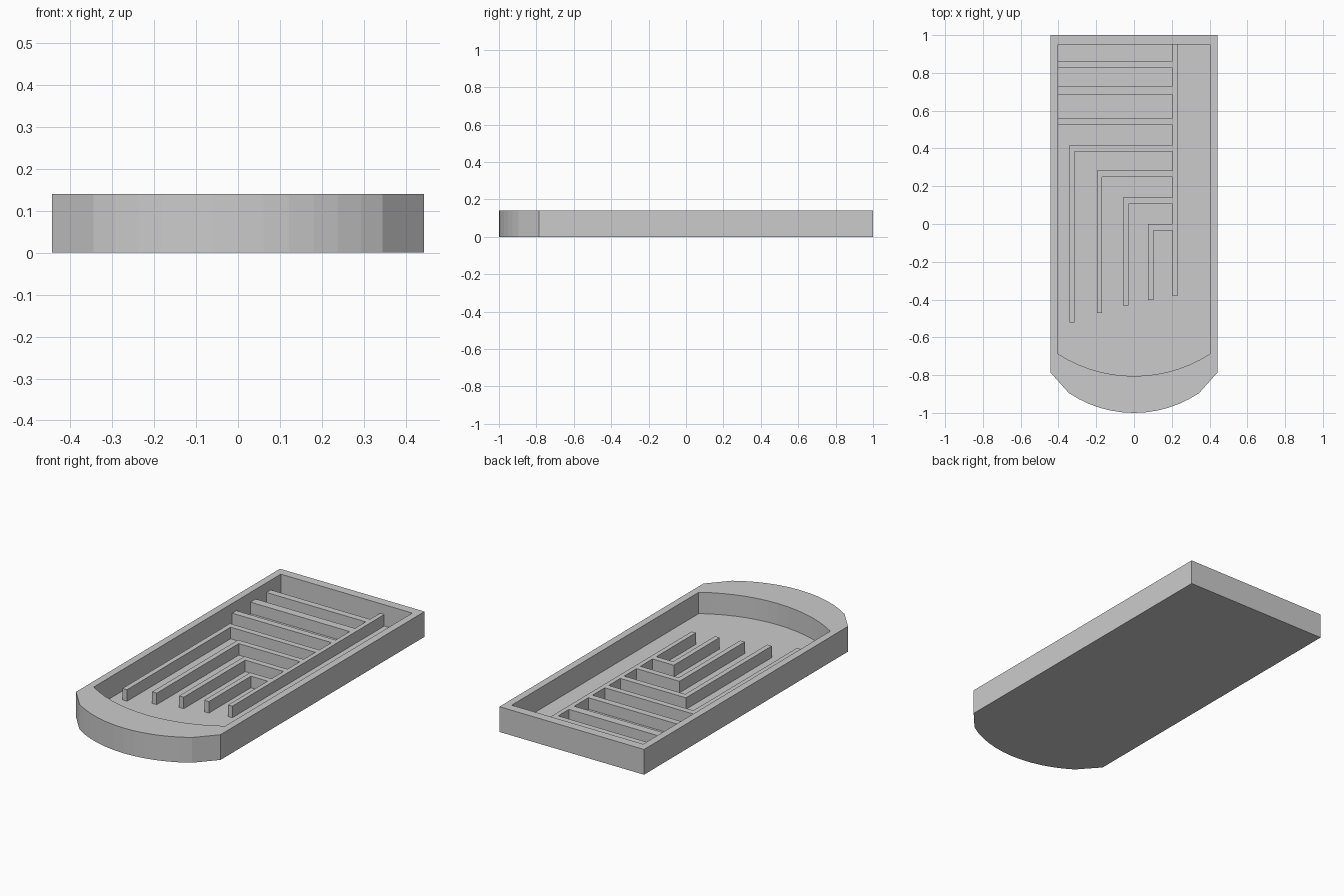
import bpy, bmesh, math

if "Cube" in bpy.data.objects:
    bpy.data.objects.remove(bpy.data.objects["Cube"])

HEIGHT, FLOOR, RIB_TOP = 0.14, 0.022, 0.086


def finish(name, bm):
    bmesh.ops.recalc_face_normals(bm, faces=bm.faces[:])
    mesh = bpy.data.meshes.new(name)
    bm.to_mesh(mesh)
    bm.free()
    obj = bpy.data.objects.new(name, mesh)
    bpy.context.collection.objects.link(obj)
    return obj


def arc(half_width, y_side, y_tip, segments):
    """Shallow arc bulging to -y, from left to right."""
    sag = y_side - y_tip
    r = (half_width ** 2 + sag ** 2) / (2 * sag)
    a = math.asin(half_width / r)
    pts = []
    for i in range(segments + 1):
        t = -a + 2 * a * i / segments
        pts.append((r * math.sin(t), y_tip + r - r * math.cos(t)))
    return pts


def prism(name, outline, z0, z1):
    bm = bmesh.new()
    face = bm.faces.new([bm.verts.new((x, y, z0)) for x, y in outline])
    top = bmesh.ops.extrude_face_region(bm, geom=[face])["geom"]
    moved = [v for v in top if isinstance(v, bmesh.types.BMVert)]
    bmesh.ops.translate(bm, verts=moved, vec=(0, 0, z1 - z0))
    return finish(name, bm)


def box(name, x0, x1, y0, y1):
    return prism(name, [(x0, y0), (x1, y0), (x1, y1), (x0, y1)], FLOOR, RIB_TOP)


# Tray: outer wall, rim, inner wall and floor, with matching point counts
outer = ([(-0.443, 1), (-0.443, -0.785)] + arc(0.345, -0.895, -1.0, 12)
         + [(0.443, -0.785), (0.443, 1)])
inner = [(-0.403, 0.95)] + arc(0.403, -0.687, -0.805, 14) + [(0.403, 0.95)]

bm = bmesh.new()
rings = [[bm.verts.new((x, y, z)) for x, y in outline]
         for outline, z in ((outer, 0), (outer, HEIGHT), (inner, HEIGHT), (inner, FLOOR))]
for a, b in zip(rings, rings[1:]):
    for i in range(len(a)):
        j = (i + 1) % len(a)
        bm.faces.new((a[i], a[j], b[j], b[i]))
bm.faces.new(rings[0])
bm.faces.new(rings[-1])
finish("tray", bm)

# Long divider running from the back wall
SPINE = 0.205
box("long_divider", SPINE, 0.231, -0.38, 0.95)

# Straight cross ribs from the left wall to the long divider
for i, (y0, y1) in enumerate([(0.825, 0.863), (0.685, 0.731), (0.525, 0.562)]):
    box(f"cross_rib_{i + 1}", -0.403, SPINE, y0, y1)

# Nested L-shaped ribs: left x, top y, front end y
for i, (x, y, end) in enumerate([(-0.342, 0.418, -0.522), (-0.197, 0.282, -0.47),
                                 (-0.058, 0.14, -0.432), (0.075, 0.0, -0.402)]):
    w, t = 0.028, 0.034
    prism(f"angled_rib_{i + 1}",
          [(x, end), (x + w, end), (x + w, y - t), (SPINE, y - t), (SPINE, y), (x, y)],
          FLOOR, RIB_TOP)
